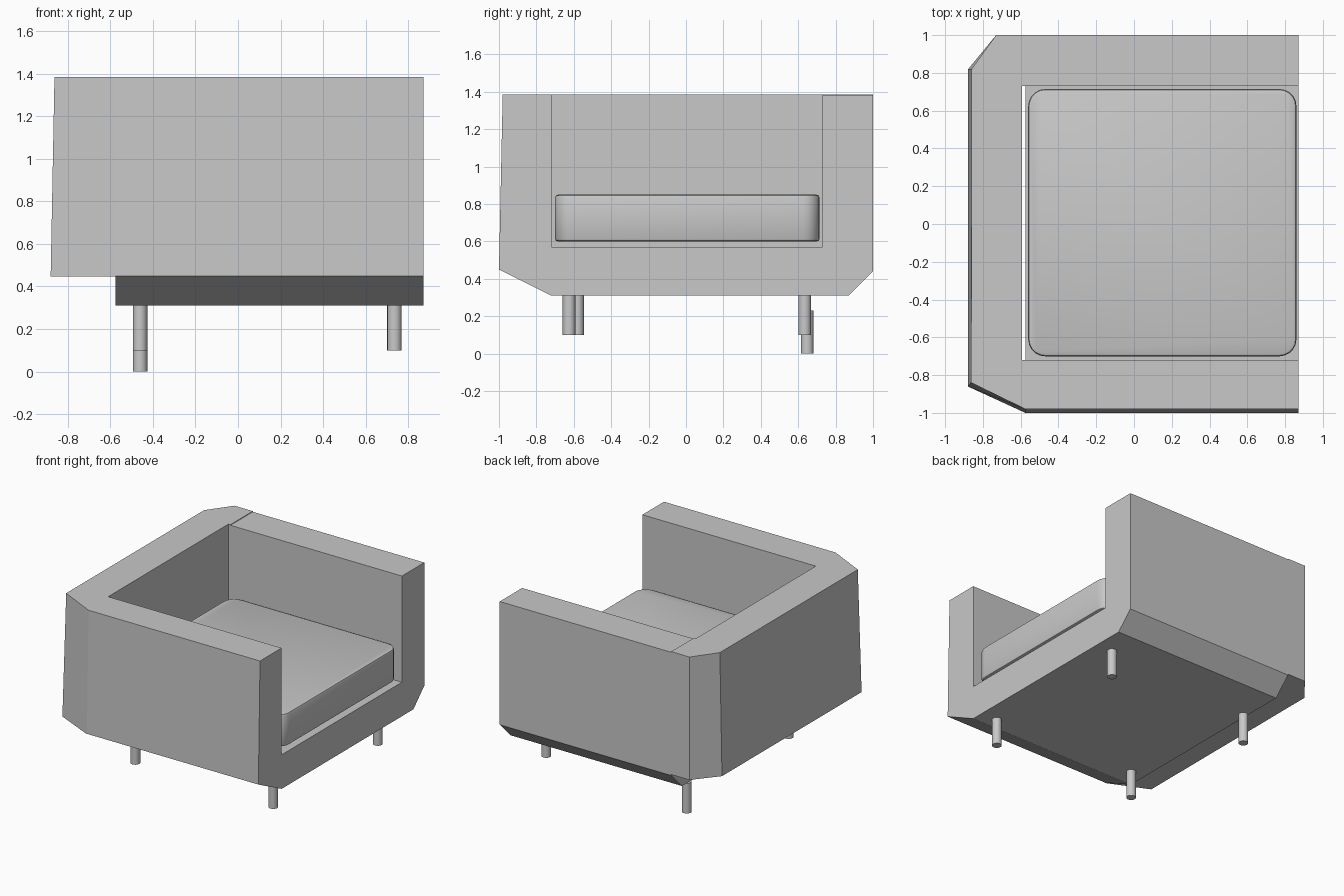
import bpy, bmesh, math

if "Cube" in bpy.data.objects:
    bpy.data.objects.remove(bpy.data.objects["Cube"])

fabric = bpy.data.materials.new("light_grey")
fabric.diffuse_color = (0.58, 0.58, 0.58, 1)
fabric.use_nodes = True
fabric.node_tree.nodes["Principled BSDF"].inputs["Base Color"].default_value = fabric.diffuse_color


def add(name, bm):
    bmesh.ops.recalc_face_normals(bm, faces=bm.faces)
    mesh = bpy.data.meshes.new(name)
    bm.to_mesh(mesh)
    bm.free()
    mesh.materials.append(fabric)
    ob = bpy.data.objects.new(name, mesh)
    bpy.context.collection.objects.link(ob)
    return ob


def loft(name, ring_a, ring_b):
    """Solid between two matching rings of points."""
    bm = bmesh.new()
    a = [bm.verts.new(p) for p in ring_a]
    b = [bm.verts.new(p) for p in ring_b]
    bm.faces.new(a)
    bm.faces.new(b)
    n = len(a)
    for i in range(n):
        j = (i + 1) % n
        bm.faces.new((a[i], a[j], b[j], b[i]))
    return add(name, bm)


# Arms and seat base: one U-shaped profile (y, z) swept along x
profile = [(-1, .45), (-.72, .31), (.87, .31), (1, .44), (1, 1.38),
           (.73, 1.38), (.73, .57), (-.72, .57), (-.72, 1.385), (-.98, 1.385)]
loft("arms_and_base", [(-.575, y, z) for y, z in profile],
     [(.872, y, z) for y, z in profile])

# Backrest: plan outline (x, y) with cut corners, leaning in slightly to the top
plan = [(-.88, -.86), (-.575, -1), (-.575, -.72), (-.592, -.72), (-.592, .73),
        (-.575, .73), (-.575, 1), (-.73, 1), (-.878, .82)]
top = [(x + (.018 if x < -.8 else 0), y + (.02 if y < -.8 else 0)) for x, y in plan]
loft("backrest", [(x, y, .447) for x, y in plan], [(x, y, 1.385) for x, y in top])

# Seat cushion: box with rounded upright corners, then softened rims
bm = bmesh.new()
bmesh.ops.create_cube(bm, size=1)
for v in bm.verts:
    v.co = (.15 + v.co.x * 1.42, .007 + v.co.y * 1.415, .725 + v.co.z * .25)
upright = [e for e in bm.edges if abs(e.verts[0].co.z - e.verts[1].co.z) > .1]
bmesh.ops.bevel(bm, geom=upright, offset=.09, segments=5, profile=.5, affect='EDGES')
rims = [e for e in bm.edges if abs(e.verts[0].co.z - e.verts[1].co.z) < .01]
bmesh.ops.bevel(bm, geom=rims, offset=.016, segments=2, profile=.5, affect='EDGES')
cushion = add("seat_cushion", bm)

# Legs: the back corner one hangs lower than the rest
parts = [cushion]
for name, x, y, low, high in [("open_side_leg_a", .735, -.625, .10, .32),
                              ("open_side_leg_b", .735, .635, .10, .32),
                              ("back_leg_a", -.46, -.58, .10, .32),
                              ("back_leg_b", -.46, .648, 0, .23)]:
    bm = bmesh.new()
    bmesh.ops.create_cone(bm, cap_ends=True, segments=20, radius1=.034,
                          radius2=.034, depth=high - low)
    bmesh.ops.translate(bm, verts=bm.verts, vec=(x, y, (low + high) / 2))
    parts.append(add(name, bm))

# Smooth shading on the rounded parts only
for ob in parts:
    bpy.ops.object.select_all(action='DESELECT')
    ob.select_set(True)
    bpy.context.view_layer.objects.active = ob
    bpy.ops.object.shade_smooth_by_angle(angle=math.radians(35))
